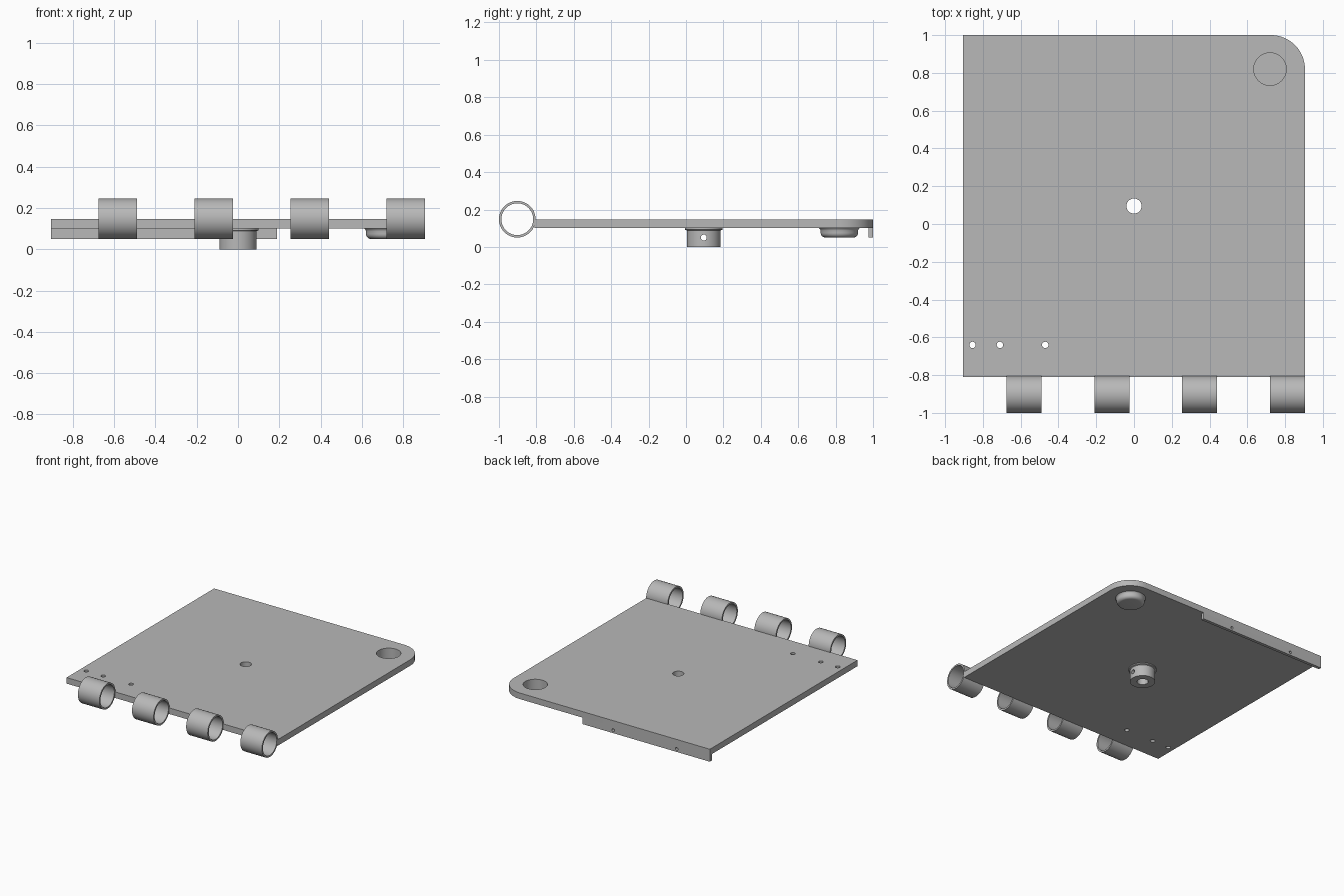
import bpy, bmesh, math
from mathutils import Matrix, Vector

if "Cube" in bpy.data.objects:
    bpy.data.objects.remove(bpy.data.objects["Cube"])

grey = bpy.data.materials.new("steel grey")
grey.diffuse_color = (0.48, 0.48, 0.48, 1)
grey.use_nodes = True
grey.node_tree.nodes["Principled BSDF"].inputs["Base Color"].default_value = grey.diffuse_color
SEG = 48
Z0, Z1 = 0.10, 0.147          # underside and top of the plate


def finish(obj):
    obj.data.materials.clear()
    obj.data.materials.append(grey)
    bpy.ops.object.select_all(action='DESELECT')
    obj.select_set(True)
    bpy.context.view_layer.objects.active = obj
    bpy.ops.object.shade_smooth_by_angle(angle=math.radians(30))
    return obj


def mesh_object(name, bm):
    bmesh.ops.remove_doubles(bm, verts=bm.verts, dist=1e-5)
    bmesh.ops.recalc_face_normals(bm, faces=bm.faces)
    me = bpy.data.meshes.new(name)
    bm.to_mesh(me)
    bm.free()
    obj = bpy.data.objects.new(name, me)
    bpy.context.collection.objects.link(obj)
    return obj


def lathe(name, profile, location, rotation=Matrix()):
    """Spin a closed (radius, height) profile around z, then place it."""
    bm = bmesh.new()
    vs = [bm.verts.new((r, 0, z)) for r, z in profile]
    es = [bm.edges.new((a, b)) for a, b in zip(vs, vs[1:] + vs[:1])]
    bmesh.ops.spin(bm, geom=vs + es, cent=(0, 0, 0), axis=(0, 0, 1),
                   angle=math.tau, steps=SEG)
    bmesh.ops.remove_doubles(bm, verts=bm.verts, dist=1e-5)
    bm.transform(Matrix.Translation(Vector(location)) @ rotation)
    return mesh_object(name, bm)


def drill(obj, center, radius, axis):
    """Cut a round hole through obj along the given axis."""
    bm = bmesh.new()
    rot = Vector((0, 0, 1)).rotation_difference(Vector(axis)).to_matrix().to_4x4()
    bmesh.ops.create_cone(bm, cap_ends=True, segments=20, radius1=radius, radius2=radius,
                          depth=0.4, matrix=Matrix.Translation(center) @ rot)
    cutter = mesh_object("hole_cutter", bm)
    mod = obj.modifiers.new("hole", 'BOOLEAN')
    mod.operation, mod.solver, mod.object = 'DIFFERENCE', 'EXACT', cutter
    bpy.context.view_layer.objects.active = obj
    bpy.ops.object.modifier_apply(modifier=mod.name)
    bpy.data.objects.remove(cutter)


def circle(cx, cy, r, n):
    return [(cx + r * math.cos(math.tau * i / n), cy + r * math.sin(math.tau * i / n))
            for i in range(n)]


# Plate: filled outline with one rounded corner and round openings
R = 0.18
outline = [(-0.905, -0.81), (0.905, -0.81)]
outline += [(0.905 - R + R * math.cos(a), 1 - R + R * math.sin(a))
            for a in (math.pi / 2 * i / 16 for i in range(17))]
outline += [(-0.905, 1.0)]
loops = [outline, circle(0, 0.095, 0.04, 32), circle(0.72, 0.82, 0.086, SEG)]
loops += [circle(x, -0.64, 0.017, 16) for x in (-0.855, -0.71, -0.47)]
curve = bpy.data.curves.new("plate", 'CURVE')
curve.dimensions, curve.fill_mode = '2D', 'BOTH'
curve.extrude = (Z1 - Z0) / 2
for pts in loops:
    spline = curve.splines.new('POLY')
    spline.points.add(len(pts) - 1)
    for p, (x, y) in zip(spline.points, pts):
        p.co = (x, y, 0, 1)
    spline.use_cyclic_u = True
plate = bpy.data.objects.new("plate", curve)
bpy.context.collection.objects.link(plate)
plate.select_set(True)
bpy.context.view_layer.objects.active = plate
bpy.ops.object.convert(target='MESH')
plate = bpy.context.view_layer.objects.active
bm = bmesh.new()
bm.from_mesh(plate.data)
bmesh.ops.remove_doubles(bm, verts=bm.verts, dist=1e-5)
bmesh.ops.recalc_face_normals(bm, faces=bm.faces)
bm.transform(Matrix.Translation((0, 0, (Z0 + Z1) / 2)))
bm.to_mesh(plate.data)
bm.free()
finish(plate)

# Round cup sunk into the corner, with a rounded lower edge and flared neck
cup = [(0, 0.06), (0.086, 0.06), (0.086, Z0), (0.108, Z0), (0.102, 0.094), (0.1, 0.088)]
cup += [(0.075 + 0.025 * math.cos(a), 0.075 - 0.025 * math.sin(a))
        for a in (math.pi / 2 * i / 6 for i in range(7))]
cup += [(0, 0.05)]
finish(lathe("corner_cup", cup, (0.72, 0.82, 0)))

# Hub under the centre hole, with a cross hole for a set screw
hub = lathe("hub", [(0.04, 0), (0.09, 0), (0.09, 0.088), (0.1, 0.092), (0.1, Z0), (0.04, Z0)],
            (0, 0.095, 0))
drill(hub, (0, 0.095, 0.05), 0.016, (1, 0, 0))
finish(hub)

# Rear lip hanging below the plate, with two screw holes
bm = bmesh.new()
bmesh.ops.create_cube(bm, size=1, matrix=Matrix.Translation((-0.3575, 0.988, 0.075))
                      @ Matrix.Diagonal((1.095, 0.024, 0.05, 1)))
lip = mesh_object("rear_lip", bm)
for x in (-0.075, -0.62):
    drill(lip, (x, 0.988, 0.073), 0.011, (0, 1, 0))
finish(lip)

# Hinge knuckles along the front edge
side = Matrix.Rotation(math.pi / 2, 4, 'Y')
for i, x in enumerate((-0.5825, -0.1175, 0.3475, 0.8125)):
    w = 0.0925
    tube = [(0.085, -w), (0.098, -w), (0.098, w), (0.085, w)]
    finish(lathe(f"hinge_knuckle_{i + 1}", tube, (x, -0.902, 0.148), side))
